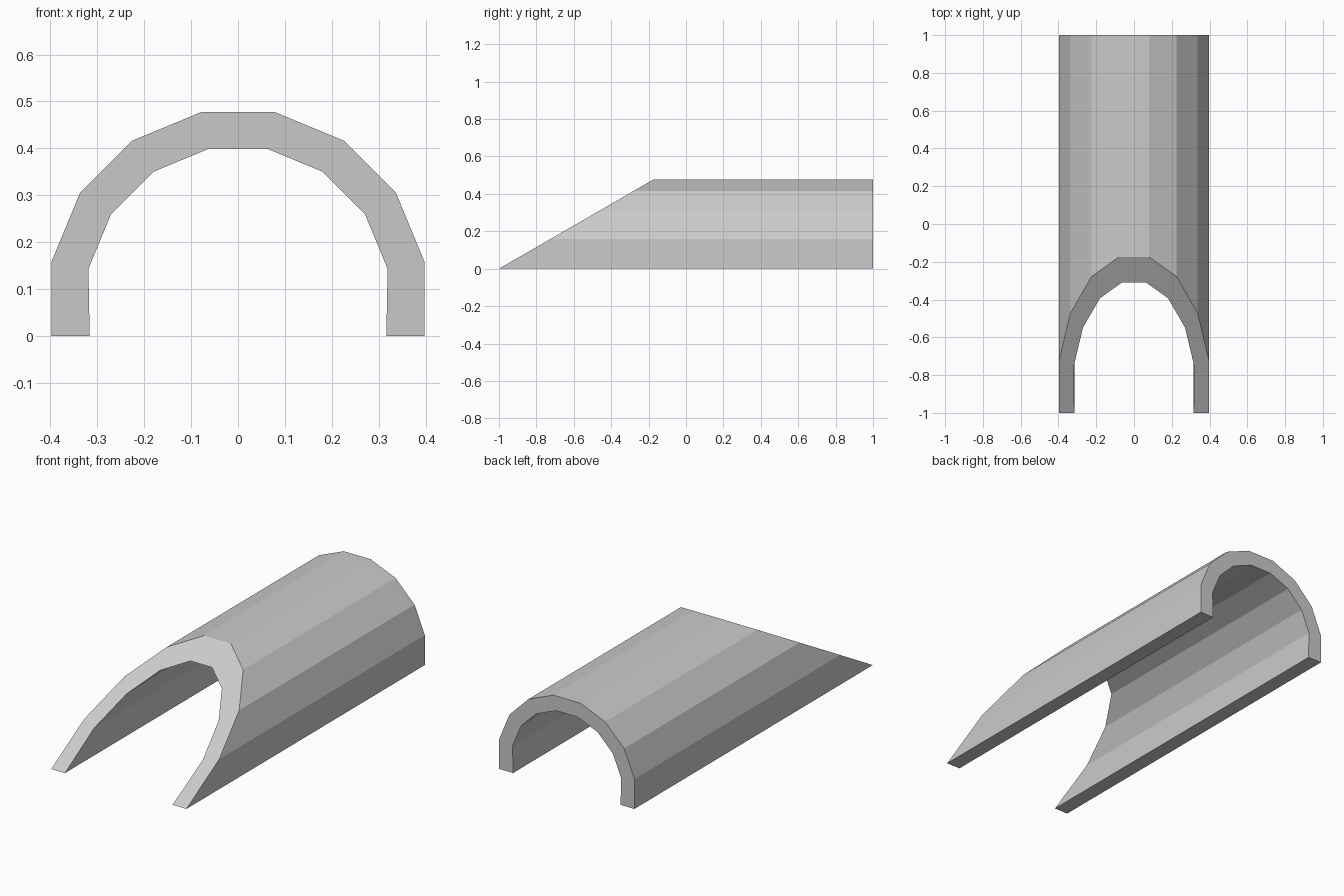
import bpy, bmesh, math

if "Cube" in bpy.data.objects:
    bpy.data.objects.remove(bpy.data.objects["Cube"])

CENTRE_Z = 0.08
SLOPE = math.tan(math.radians(60))  # front is cut at 30 degrees to the ground


def arch(radius, foot_x):
    """Half of a 16-sided ring on straight legs, from right foot to left foot."""
    pts = [(foot_x, 0)]
    for k in range(8):
        a = math.radians(11.25 + 22.5 * k)
        pts.append((radius * math.cos(a), CENTRE_Z + radius * math.sin(a)))
    return pts + [(-foot_x, 0)]


outer = arch(0.405, 0.397)
inner = arch(0.325, 0.316)

bm = bmesh.new()


def ring(points, front):
    return [bm.verts.new((x, -1 + z * SLOPE if front else 1, z)) for x, z in points]


of, ob = ring(outer, True), ring(outer, False)
nf, nb = ring(inner, True), ring(inner, False)

# Outer skin, inner skin, sloped front and square back
for i in range(len(outer) - 1):
    for a, b in ((of, ob), (nb, nf), (nf, of), (ob, nb)):
        bm.faces.new((a[i], a[i + 1], b[i + 1], b[i]))
# Undersides of both legs
for i in (0, -1):
    bm.faces.new((of[i], ob[i], nb[i], nf[i]))
bmesh.ops.recalc_face_normals(bm, faces=bm.faces)

mesh = bpy.data.meshes.new("arched_tunnel")
bm.to_mesh(mesh)
bm.free()
bpy.context.collection.objects.link(bpy.data.objects.new("arched_tunnel", mesh))
